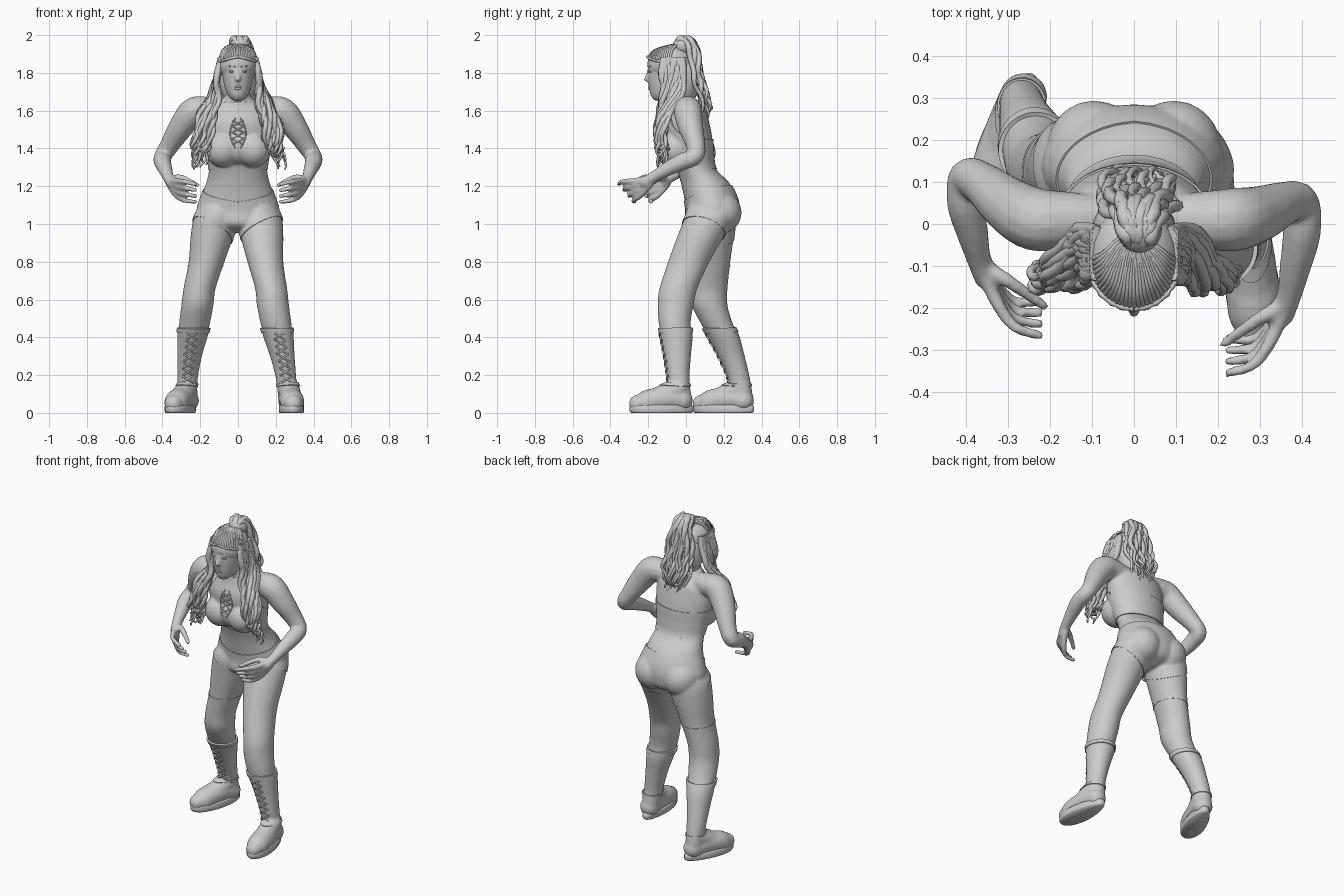
import bpy, bmesh, math, random
from mathutils import Vector, Matrix
from mathutils.bvhtree import BVHTree

random.seed(4)
if "Cube" in bpy.data.objects:
    bpy.data.objects.remove(bpy.data.objects["Cube"])
COLOUR = (0.6, 0.6, 0.6, 1)
grey = bpy.data.materials.new("plain_grey")
grey.use_nodes = True
grey.diffuse_color = COLOUR
grey.node_tree.nodes["Principled BSDF"].inputs["Base Color"].default_value = COLOUR
ANGLES = [2 * math.pi * i / 28 for i in range(28)]

# helpers
def add_object(name, data):
    obj = bpy.data.objects.new(name, data)
    bpy.context.collection.objects.link(obj)
    data.materials.clear()
    data.materials.append(grey)
    return obj

def add_mesh(name, bm):
    mesh = bpy.data.meshes.new(name)
    bm.to_mesh(mesh)
    mesh.polygons.foreach_set("use_smooth", [True] * len(mesh.polygons))
    return add_object(name, mesh)

def spline(keys, steps=5):
    """Smooth path through key tuples of any length."""
    out = []
    pad = [keys[0]] + list(keys) + [keys[-1]]
    for a, b, c, d in zip(pad, pad[1:], pad[2:], pad[3:]):
        for k in range(steps):
            t = k / steps
            out.append([q + 0.5 * t * (r - p + t * (2 * p - 5 * q + 4 * r - s + t * (3 * (q - r) + s - p)))
                        for p, q, r, s in zip(a, b, c, d)])
    return out + [list(keys[-1])]

def skin(bm, rings):
    loops = [[bm.verts.new(p) for p in ring] for ring in rings]
    for low, high in zip(loops, loops[1:]):
        for i in range(len(low)):
            j = (i + 1) % len(low)
            bm.faces.new((low[i], low[j], high[j], high[i]))
    bm.faces.new(loops[0][::-1])
    bm.faces.new(loops[-1])

def loft(bm, keys):
    """Horizontal ellipses: x, y, z, x radius, y radius."""
    skin(bm, [[(x + rx * math.cos(a), y + ry * math.sin(a), z) for a in ANGLES]
              for x, y, z, rx, ry in spline(sorted(keys, key=lambda k: k[2]))])

def ball(bm, centre, size):
    bmesh.ops.create_uvsphere(bm, u_segments=20, v_segments=12, radius=1,
                              matrix=Matrix.Translation(centre) @ Matrix.Diagonal((*size, 1)))

def tube(bm, keys):
    """Round limb along a path: x, y, z, radius."""
    path = spline(keys)
    rings = []
    for i, (x, y, z, r) in enumerate(path):
        before, after = path[max(i - 1, 0)], path[min(i + 1, len(path) - 1)]
        turn = (Vector(after[:3]) - Vector(before[:3])).to_track_quat('Z', 'Y')
        rings.append([Vector((x, y, z)) + turn @ Vector((r * math.cos(a), r * math.sin(a), 0)) for a in ANGLES[::2]])
    skin(bm, rings)
    for x, y, z, r in (path[0], path[-1]):
        ball(bm, (x, y, z), (r, r, r))

def strands(name, paths):
    """Several tapered cords in one curve object."""
    curve = bpy.data.curves.new(name, 'CURVE')
    curve.dimensions, curve.use_fill_caps = '3D', True
    curve.bevel_depth, curve.bevel_resolution = 1, 1
    for path in paths:
        line = curve.splines.new('POLY')
        line.points.add(len(path) - 1)
        for point, (x, y, z, r) in zip(line.points, path):
            point.co, point.radius = (x, y, z, 1), r
        line.use_smooth = True
    add_object(name, curve)

# body: overlapping forms fused into one skin
bm = bmesh.new()
loft(bm, [(0, .12, .96, .05, .06), (0, .13, 1, .16, .13), (0, .14, 1.07, .213, .14), (0, .13, 1.14, .197, .14),
          (0, .1, 1.22, .168, .128), (0, .055, 1.29, .155, .105), (0, .03, 1.37, .165, .115), (0, .015, 1.45, .18, .125),
          (0, .005, 1.53, .185, .12), (0, .005, 1.6, .165, .1), (0, -.015, 1.65, .095, .073),
          (0, -.05, 1.7, .056, .058), (0, -.07, 1.76, .053, .055)])
loft(bm, [(0, -.14, 1.652, .022, .025), (0, -.125, 1.675, .048, .06), (0, -.11, 1.71, .066, .084),
          (0, -.1, 1.76, .079, .1), (0, -.095, 1.82, .086, .108), (0, -.09, 1.88, .08, .1),
          (0, -.085, 1.93, .05, .065), (0, -.085, 1.945, .01, .01)])
tube(bm, [(0, -.193, 1.825, .009), (0, -.202, 1.79, .011), (0, -.21, 1.767, .014)])
ball(bm, (0, -.158, 1.668), (.022, .018, .016))
ball(bm, (0, -.055, 1.41), (.1, .078, .09))
ball(bm, (0, .175, 1.08), (.12, .1, .1))
right_leg = [(.1, .13, 1.13, .07, .1), (.112, .13, 1.05, .115, .13), (.125, .085, .95, .115, .125),
             (.145, .015, .8, .095, .11), (.175, -.04, .66, .085, .1), (.185, -.055, .57, .085, .095),
             (.2, -.06, .48, .082, .085), (.215, -.05, .4, .075, .08), (.235, -.045, .3, .06, .066),
             (.255, -.04, .18, .049, .054), (.265, -.03, .08, .048, .055)]
back_offsets = [0, 0, .045, .11, .16, .18, .22, .25, .285, .32, .325]
left_leg = [(-x - .03 * math.sin(math.pi * (1.05 - z)), y + d, z, rx, ry)
            for (x, y, z, rx, ry), d in zip(right_leg, back_offsets)]
feet = [(Vector((.28, -.13, 0)), .1), (Vector((-.3, .2, 0)), -.34)]
for side in (1, -1):
    ball(bm, (side * .08, -.055, 1.395), (.09, .088, .09))
    ball(bm, (side * .095, .175, 1.06), (.11, .115, .11))
    ball(bm, (side * .033, -.185, 1.83), (.026, .012, .008))
    loft(bm, right_leg if side > 0 else left_leg)

    def arm(keys):
        # the far arm is held a little further back, more so toward the hand
        tube(bm, [(side * x, y + (.09 * min(1, max(0, (1.6 - z) / .36)) if side < 0 else 0), z, r)
                  for x, y, z, r in keys])
    arm([(.08, .01, 1.6, .06), (.16, .01, 1.605, .068), (.235, .01, 1.595, .076), (.3, .025, 1.515, .067),
         (.36, .05, 1.42, .052), (.397, .05, 1.36, .046), (.4, -.02, 1.33, .046), (.385, -.1, 1.29, .038),
         (.37, -.17, 1.25, .03), (.352, -.215, 1.22, .031)])
    for i in range(4):
        arm([(.362, -.19, 1.24 - .01 * i, .019), (.328, -.275 + .012 * i, 1.228 - .025 * i, .0165),
             (.285, -.335 + .02 * i, 1.225 - .033 * i, .0135), (.225, -.355 + .027 * i, 1.21 - .031 * i, .012)])
    arm([(.355, -.195, 1.235, .02), (.3, -.225, 1.245, .017), (.215, -.285, 1.205, .012)])
for centre, angle in feet:
    turn = Matrix.Rotation(angle, 3, 'Z')
    for path in ([(.11, .065, .052), (.05, .075, .057), (-.03, .068, .06), (-.09, .053, .058), (-.125, .048, .043)],
                 [(.09, .13, .05), (.04, .105, .052), (-.03, .078, .05)]):
        tube(bm, [(*(centre + turn @ Vector((0, y, z))), r) for y, z, r in path])

body = add_mesh("body", bm)
remesh = body.modifiers.new("fuse", 'REMESH')
remesh.mode, remesh.voxel_size, remesh.use_smooth_shade = 'VOXEL', .0085, True
relax = body.modifiers.new("relax", 'SMOOTH')
relax.factor, relax.iterations = .5, 4
bpy.context.view_layer.update()
fused = bpy.data.meshes.new_from_object(body.evaluated_get(bpy.context.evaluated_depsgraph_get()))
fused.materials.clear()
fused.materials.append(grey)
body.modifiers.clear()
body.data = fused
bm = bmesh.new()
bm.from_mesh(fused)
surface = BVHTree.FromBMesh(bm)

def on_front(x, z, gap, r):
    hit = surface.ray_cast(Vector((x, -1, z)), Vector((0, 1, 0)))[0]
    return (x, (hit.y if hit else 0) - gap, z, r)

# clothing: raised copies of the skin, trimmed by planes
def garment(name, planes, rule, thickness):
    bm = bmesh.new()
    bm.from_mesh(fused)
    for point, normal in planes:
        bmesh.ops.bisect_plane(bm, geom=bm.verts[:] + bm.edges[:] + bm.faces[:], plane_co=point, plane_no=normal)
    unwanted = [f for f in bm.faces if not rule(*f.calc_center_median())]
    bmesh.ops.delete(bm, geom=unwanted, context='FACES')
    bm.normal_update()
    lifted = [(v, v.normal.copy()) for v in bm.verts]
    hem = [e for e in bm.edges if e.is_boundary]
    bmesh.ops.extrude_edge_only(bm, edges=hem)
    for vert, normal in lifted:
        vert.co += normal * thickness
    for edge in hem:
        edge.smooth = False
    add_mesh(name, bm)

def level(z):
    return ((0, 0, z), (0, 0, 1))

def band(name, low, high, thickness, side=0):
    garment(name, [level(low), level(high)], lambda x, y, z: low < z < high and x * side >= 0, thickness)

garment("shorts", [((0, 0, h), (-s * a, b, 1)) for s in (1, -1) for h, a, b in ((1.12, .12, -.33), (.935, .6, .4))],
        lambda x, y, z: .935 + .6 * abs(x) - .4 * y < z < 1.12 + .12 * abs(x) + .33 * y and y > -.1 and abs(x) < .3, .005)
garment("halter_top", [level(1.29), level(1.45), level(1.645), ((0, 0, 0), (0, 1, 0))]
        + [((s * .19, 0, 1.45), (s, 0, .6)) for s in (1, -1)],
        lambda x, y, z: abs(x) < .21 and y > -.16 and 1.29 < z < 1.645
        and (z < 1.45 or (y < 0 and abs(x) + .6 * (z - 1.45) < .19)), .005)
band("boots", .03, .43, .005)
band("boot_top_straps", .425, .45, .01)
band("ankle_straps", .14, .155, .01)
band("thigh_band", .775, .78, .003, -1)

# chest lacing, boot laces, boot soles
cords = [[on_front(s * .03 * (1 - 2 * t / 5), 1.42 + .032 * (i + t / 5), .007, .0035) for t in range(6)]
         for i in range(4) for s in (1, -1)]
cords += [[on_front(s * (.012 + .03 * math.sin(math.pi * t / 9)), 1.4 + .018 * t, .006, .0035) for t in range(10)]
          for s in (1, -1)]
strands("chest_lacing", cords)
laces = []
for leg in (right_leg, left_leg):
    for i in range(7):
        z = .16 + .038 * i
        x = min(spline(leg), key=lambda k: abs(k[2] - z))[0]
        laces += [[on_front(x + s * .028 * (1 - t / 2), z + .009 * t, .009, .005) for t in range(5)] for s in (1, -1)]
strands("boot_laces", laces)
bm = bmesh.new()
for centre, angle in feet:
    turn = Matrix.Rotation(angle, 3, 'Z')
    skin(bm, [[centre + turn @ Vector((g * math.sin(a) * (.064 - .012 * math.cos(a)), g * .17 * math.cos(a), z))
               for a in ANGLES[::-1]] for z, g in ((0, .95), (.008, 1), (.036, 1), (.042, .95))])
add_mesh("boot_soles", bm)

# face details
bm = bmesh.new()
for s in (1, -1):
    ball(bm, (s * .033, -.188, 1.808), (.016, .013, .007))
add_mesh("eyes", bm)
strands("lips", [[on_front(.006 * k, z, -.002, r * (1 - abs(k) / 5)) for k in range(-4, 5)]
                 for z, r in ((1.727, .007), (1.716, .008))])
strands("eyebrows", [[on_front(s * (.014 + .009 * k), 1.832 + .003 * k - .0006 * k * k, -.001, .004) for k in range(5)]
                     for s in (1, -1)])

# hair
bm = bmesh.new()
ball(bm, (0, -.08, 1.845), (.107, .125, .102))
ball(bm, (0, -.01, 1.76), (.1, .08, .14))
ball(bm, (.012, -.01, 1.945), (.055, .06, .05))
add_mesh("hair_cap", bm)

def lock(keys, radius, wave):
    phase = random.uniform(0, 6)
    path = spline(keys)
    last = len(path) - 1
    return [(x + wave * k / last * math.sin(phase + k * .9), y + wave * k / last * math.cos(phase + k * .9), z,
             radius * (1 - .75 * (k / last) ** 3)) for k, (x, y, z) in enumerate(path)]

crown = []
for i in range(31):
    x, y = math.cos(math.pi * i / 30), -math.sin(math.pi * i / 30)
    crown.append(lock([(x * .103, -.085 + y * .115, 1.88 - .03 * abs(x)), (x * .08, -.075 + y * .09, 1.92),
                       (x * .04, -.04 + y * .04, 1.947), (.01, -.01, 1.955)], .007, .002))
strands("crown_strands", crown)
strands("hairline_braids", [[(s * .108 * math.sin(t / 10), -.085 - .117 * math.cos(t / 10), 1.885 - .0022 * t,
                              .007 + .002 * math.cos(t * 2.4)) for t in range(17)] for s in (1, -1)])
tail = []
for i in range(32):
    u, d, tip = random.uniform(-1, 1), random.uniform(-.02, .02), random.uniform(1.53, 1.62)
    tail.append(lock([(.01 + u * .02, -.045, 1.953), (.012 + u * .035, -.005 + d, 1.983), (.015 + u * .055, .04 + d, 1.92),
                      (.015 + u * .085, .055 + d, 1.8), (.015 + u * .09, .09 + d, 1.69), (.015 + u * .06, .11 + d, tip)],
                     .017, .014))
strands("ponytail", tail)
for s, name in ((1, "left_locks"), (-1, "right_locks")):
    locks = []
    for i in range(22):
        u, d, tip = i / 21, random.uniform(-.02, .02), random.uniform(1.28, 1.4)
        locks.append(lock([(s * .09, -.12 + .1 * u, 1.88), (s * .113, -.13 + .12 * u, 1.77),
                           (s * (.105 + .055 * u), -.115 + .07 * u + d, 1.66), (s * (.13 + .085 * u), -.135 + .02 * u + d, 1.55),
                           (s * (.15 + .085 * u), -.13 + d, 1.42), (s * (.18 + .06 * u), -.12 + d, tip)], .017, .016))
    strands(name, locks)
